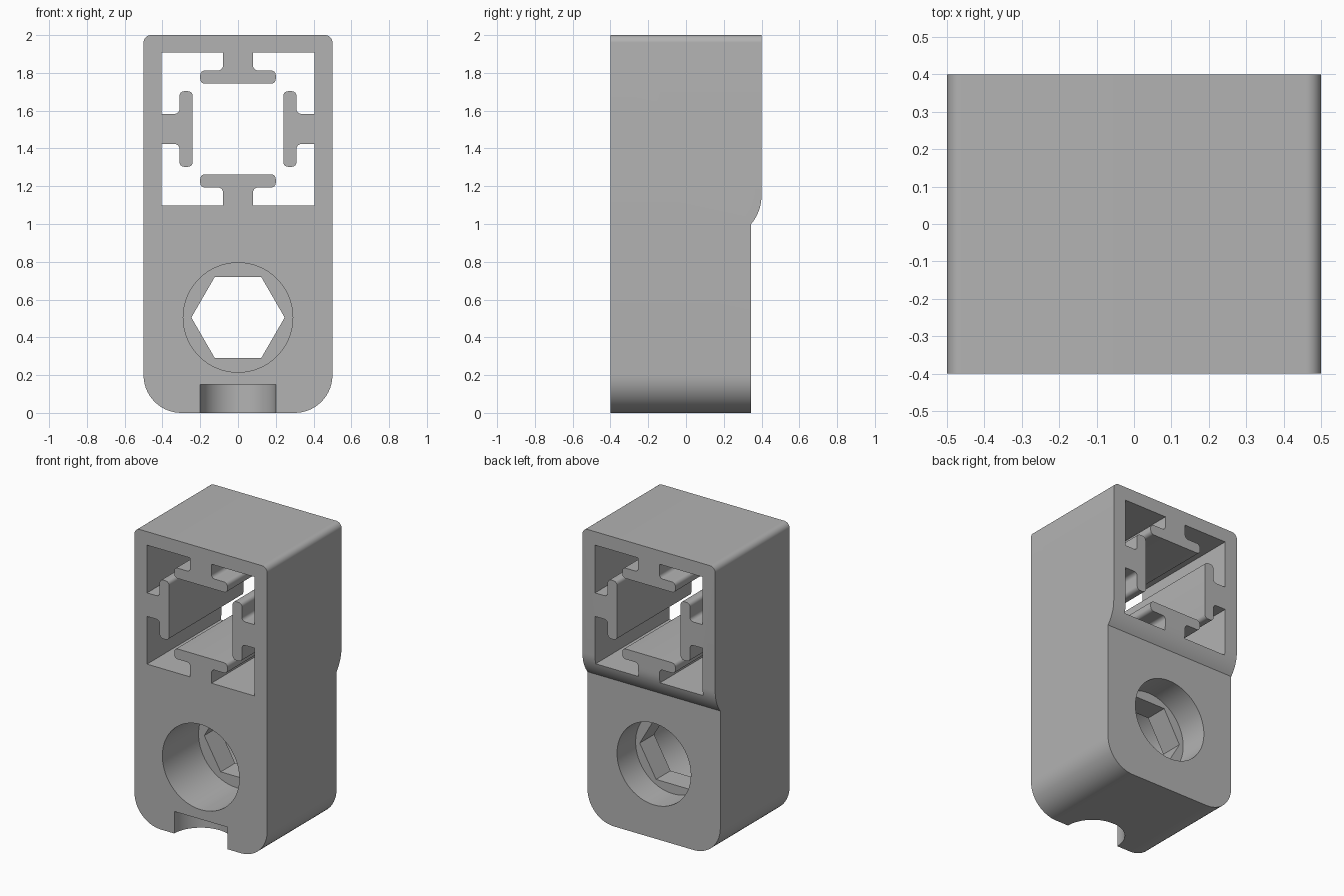
import bpy
import bmesh
from math import sin, cos, tan, pi, radians, acos
from mathutils import Vector

cube = bpy.data.objects.get("Cube")
if cube:
    bpy.data.objects.remove(cube, do_unlink=True)

grey = bpy.data.materials.new("grey_metal")
grey.use_nodes = True
colour = (0.45, 0.45, 0.45, 1)
grey.diffuse_color = colour
grey.node_tree.nodes["Principled BSDF"].inputs["Base Color"].default_value = colour

FRONT, BACK, LOWER_BACK = -0.4, 0.4, 0.345


def rounded(corners, steps=8):
    """Turn (x, y, radius) corners into an outline with filleted corners."""
    out = []
    for i, (x, y, r) in enumerate(corners):
        p = Vector((x, y))
        if r == 0:
            out.append(p)
            continue
        a = (Vector(corners[i - 1][:2]) - p).normalized()
        b = (Vector(corners[(i + 1) % len(corners)][:2]) - p).normalized()
        half = a.angle(b) / 2
        centre = p + (a + b).normalized() * r / sin(half)
        start = p + a * r / tan(half) - centre
        end = p + b * r / tan(half) - centre
        sweep = pi - 2 * half
        for k in range(steps + 1):
            t = k / steps
            out.append(centre + (start * sin((1 - t) * sweep) + end * sin(t * sweep)) / sin(sweep))
    return out


def circle(radius, sides, cx=0, cy=0):
    return [Vector((cx + radius * cos(2 * pi * i / sides), cy + radius * sin(2 * pi * i / sides)))
            for i in range(sides)]


def prism(name, outline, low, high, axis):
    """Extrude an outline from low to high along the given axis."""
    place = {"x": lambda p, d: (d, p.x, p.y),
             "y": lambda p, d: (p.x, d, p.y),
             "z": lambda p, d: (p.x, p.y, d)}[axis]
    bm = bmesh.new()
    base = bm.faces.new([bm.verts.new(place(p, low)) for p in outline])
    top = bmesh.ops.extrude_face_region(bm, geom=[base])["geom"]
    shift = Vector(place(Vector((0, 0)), high - low))
    bmesh.ops.translate(bm, vec=shift, verts=[v for v in top if isinstance(v, bmesh.types.BMVert)])
    bmesh.ops.recalc_face_normals(bm, faces=bm.faces)
    mesh = bpy.data.meshes.new(name)
    bm.to_mesh(mesh)
    bm.free()
    mesh.materials.append(grey)
    obj = bpy.data.objects.new(name, mesh)
    bpy.context.collection.objects.link(obj)
    return obj


# Main block: small top corners, large bottom corners
body = prism("bracket_body", rounded([(-0.5, 0, 0.2), (0.5, 0, 0.2), (0.5, 2, 0.04), (-0.5, 2, 0.04)], 14),
             FRONT, BACK, "y")

# Upper opening: square with a T-shaped rail on each side
side = [(-0.405, 0.405, 0), (-0.08, 0.405, 0), (-0.08, 0.31, 0.025), (-0.2, 0.31, 0.025), (-0.2, 0.24, 0.025)]
side += [(-x, y, r) for x, y, r in side[:0:-1]]
corners = []
for turn in range(4):
    corners += side
    side = [(y, -x, r) for x, y, r in side]
opening = [p + Vector((0, 1.503)) for p in rounded(corners, 6)]

# Back step: convex arc running down to the thinner lower part
radius, step = 0.24, BACK - LOWER_BACK
sweep = acos(1 - step / radius)
arc_top = 1 + radius * sin(sweep)
arc = [Vector((BACK - radius + radius * cos(sweep * i / 10), arc_top - radius * sin(sweep * i / 10)))
       for i in range(11)]
relief = arc + [Vector((LOWER_BACK, -0.1)), Vector((0.6, -0.1)), Vector((0.6, arc_top))]

hole_z = 0.505
cutters = [
    prism("back_step_cutter", relief, -0.7, 0.7, "x"),
    prism("rail_opening_cutter", opening, -0.6, 0.6, "y"),
    prism("front_bore_cutter", circle(0.29, 64, 0, hole_z), -0.6, -0.01, "y"),
    prism("back_bore_cutter", circle(0.278, 64, 0, hole_z), 0.145, 0.6, "y"),
    prism("hex_hole_cutter", circle(0.247, 6, 0, hole_z), -0.3, 0.3, "y"),
    prism("bottom_notch_cutter", circle(0.2, 64, 0, FRONT), -0.1, 0.15, "z"),
]

bpy.context.view_layer.objects.active = body
for cutter in cutters:
    cut = body.modifiers.new(cutter.name, "BOOLEAN")
    cut.operation = "DIFFERENCE"
    cut.solver = "EXACT"
    cut.object = cutter
    bpy.ops.object.modifier_apply(modifier=cut.name)
for cutter in cutters:
    bpy.data.objects.remove(cutter, do_unlink=True)

# Smooth the rounded faces, keep real edges sharp
bpy.ops.object.select_all(action="DESELECT")
body.select_set(True)
bpy.ops.object.shade_smooth_by_angle(angle=radians(30))
